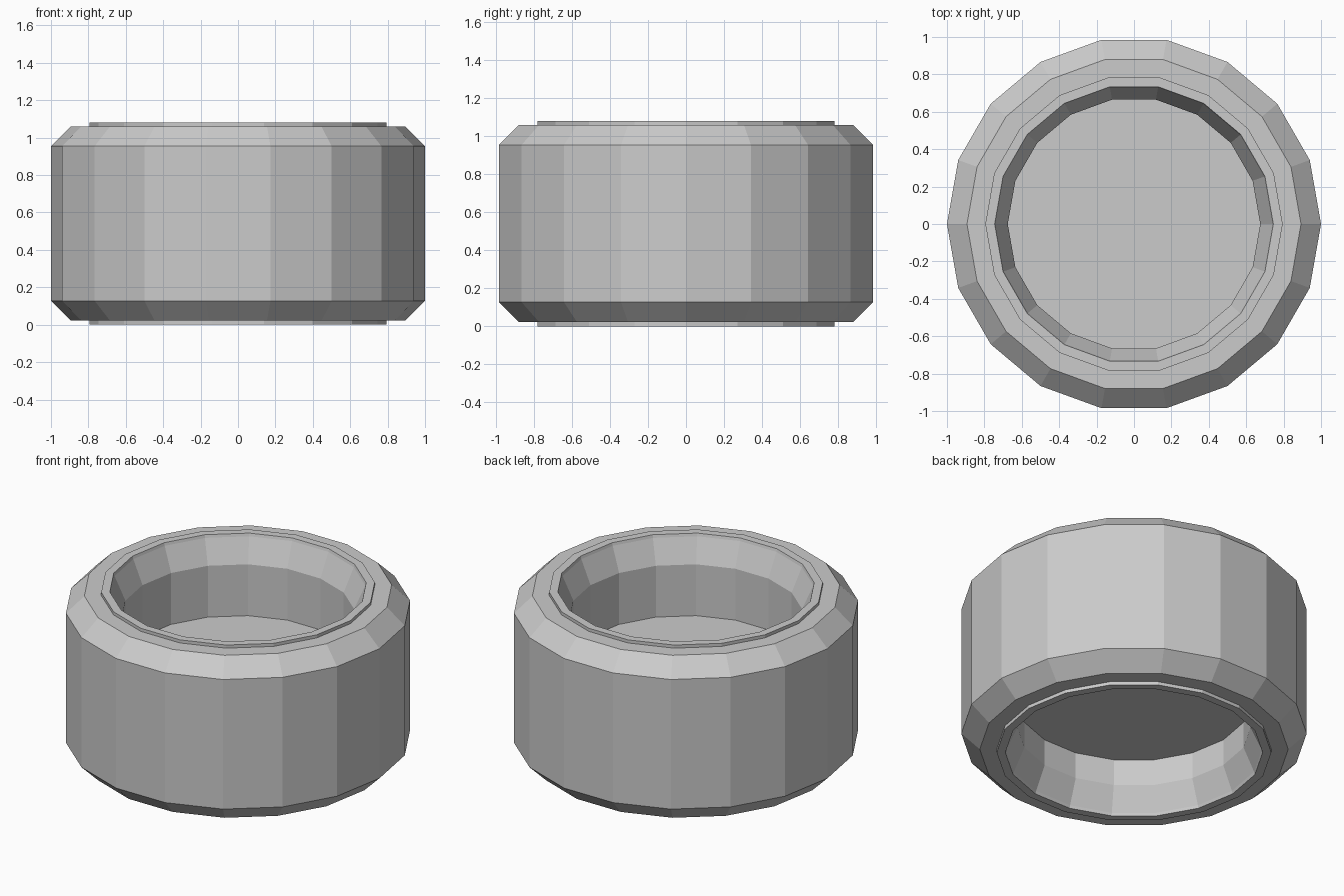
import bpy, bmesh
from math import cos, sin, tau

if "Cube" in bpy.data.objects:
    bpy.data.objects.remove(bpy.data.objects["Cube"])

SIDES = 18
HEIGHT = 1.08


def lathe(name, profile, closed):
    """Spin an (r, z) profile around z; open profiles are capped with flat discs."""
    bm = bmesh.new()
    rings = [[bm.verts.new((r * cos(tau * i / SIDES), r * sin(tau * i / SIDES), z))
              for i in range(SIDES)] for r, z in profile]
    pairs = list(zip(rings, rings[1:]))
    if closed:
        pairs.append((rings[-1], rings[0]))
    else:
        bm.faces.new(rings[0])
        bm.faces.new(rings[-1])
    for a, b in pairs:
        for i in range(SIDES):
            j = (i + 1) % SIDES
            bm.faces.new((a[i], a[j], b[j], b[i]))
    bmesh.ops.recalc_face_normals(bm, faces=bm.faces)
    mesh = bpy.data.meshes.new(name)
    bm.to_mesh(mesh)
    bm.free()
    obj = bpy.data.objects.new(name, mesh)
    bpy.context.collection.objects.link(obj)
    return obj


# Tyre: wide band with chamfered shoulders and flat sidewalls
lathe("tyre", [(0.795, 0.022), (0.893, 0.022), (1.0, 0.127),
               (1.0, 0.955), (0.893, 1.06), (0.795, 1.06)], True)

# Rim: thin lips proud of the tyre, sloping in to a solid hub slab
lathe("rim", [(0.675, 0.335), (0.675, 0.167), (0.74, 0.018), (0.745, 0.0), (0.795, 0.0),
              (0.795, HEIGHT), (0.745, HEIGHT), (0.74, HEIGHT - 0.018),
              (0.675, HEIGHT - 0.167), (0.675, 0.585)], False)
